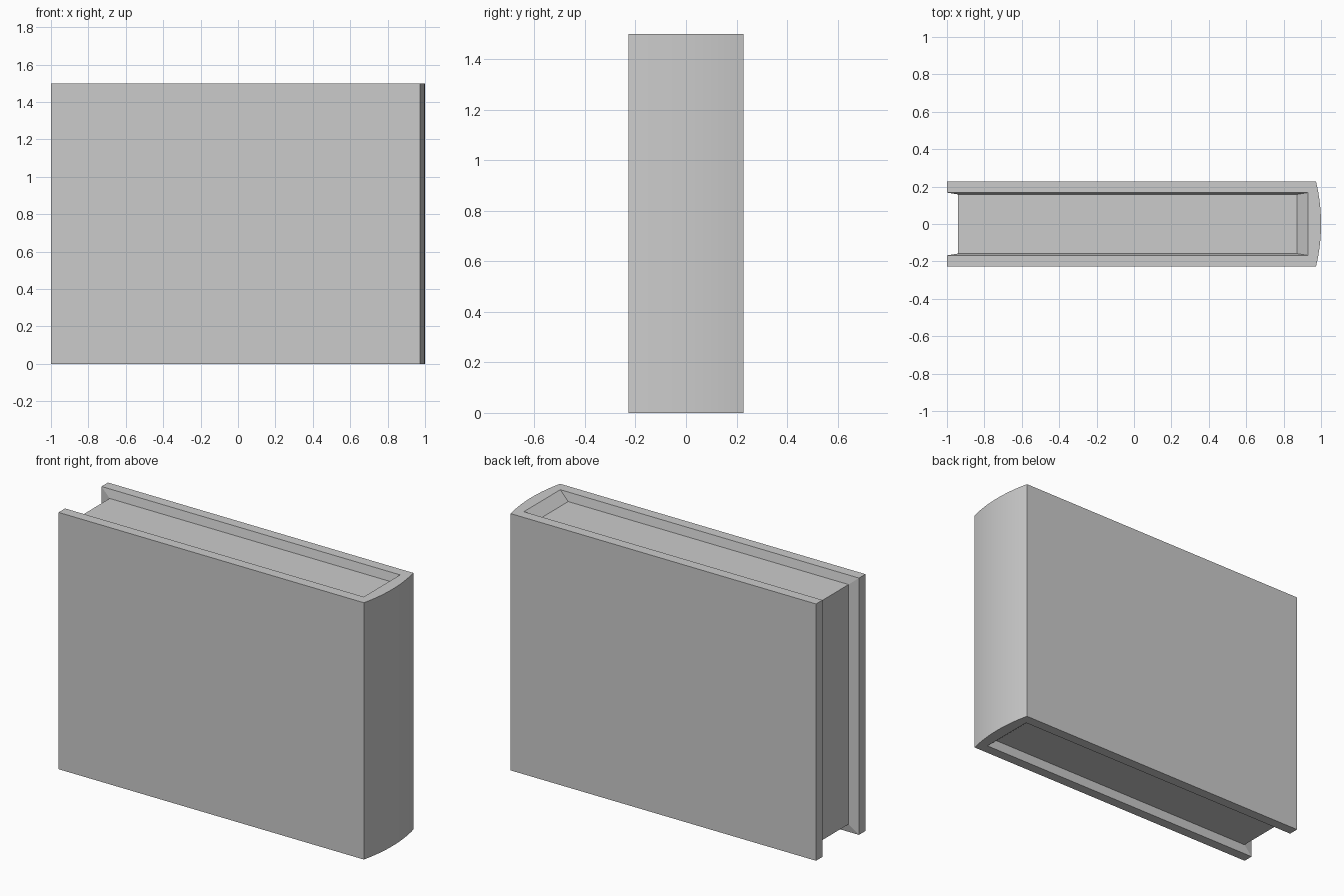
import bpy, bmesh, math

if "Cube" in bpy.data.objects:
    bpy.data.objects.remove(bpy.data.objects["Cube"])

HEIGHT, HALF = 1.5, 0.228          # book height, half thickness
FORE, SHOULDER, SPINE = -1.0, 0.973, 1.0
LIP_X, LIP_Y = 0.93, 0.168         # inner edge of the cover boards
PAGE_X0, PAGE_X1, PAGE_Y, PAGE_IN = -0.94, 0.872, 0.158, 0.05
SEGMENTS = 16

bm = bmesh.new()


def ring(points, z):
    return [bm.verts.new((x, y, z)) for x, y in points]


def strip(a, b, closed=False):
    """Quads between two matching rows of vertices."""
    n = len(a)
    for i in range(n if closed else n - 1):
        j = (i + 1) % n
        bm.faces.new((a[i], a[j], b[j], b[i]))


# Cover outline: straight boards joined by a shallow arched spine
sag = SPINE - SHOULDER
radius = (HALF ** 2 + sag ** 2) / (2 * sag)
half_angle = math.asin(HALF / radius)
outer = [(FORE, -HALF)]
for i in range(SEGMENTS + 1):
    a = half_angle * (2 * i / SEGMENTS - 1)
    outer.append((SPINE - radius + radius * math.cos(a), radius * math.sin(a)))
outer.append((FORE, HALF))

# Inner edge of the cover and outline of the page block
inner = [(FORE, -LIP_Y), (LIP_X, -LIP_Y), (LIP_X, LIP_Y), (FORE, LIP_Y)]
pages = [(PAGE_X0, -PAGE_Y), (PAGE_X1, -PAGE_Y), (PAGE_X1, PAGE_Y), (PAGE_X0, PAGE_Y)]

# Both ends: cover rim, sloping recess walls, page surface
ends = []
for z, page_z in ((0, PAGE_IN), (HEIGHT, HEIGHT - PAGE_IN)):
    o, n, p = ring(outer, z), ring(inner, z), ring(pages, page_z)
    bm.faces.new(o + n[::-1])
    strip(n, p)
    bm.faces.new(p)
    ends.append((o, n, p))
(o0, n0, p0), (o1, n1, p1) = ends

# Outer cover wall
strip(o0, o1)

# Fore edge: board edges, sloping walls and page front
strip([o0[0], n0[0], p0[0], p0[3], n0[3], o0[-1]],
      [o1[0], n1[0], p1[0], p1[3], n1[3], o1[-1]])

bmesh.ops.recalc_face_normals(bm, faces=bm.faces)
mesh = bpy.data.meshes.new("book")
bm.to_mesh(mesh)
bm.free()
book = bpy.data.objects.new("book", mesh)
bpy.context.collection.objects.link(book)

# Smooth spine only, all real edges stay sharp
bpy.context.view_layer.objects.active = book
book.select_set(True)
bpy.ops.object.shade_smooth_by_angle(angle=math.radians(6))
